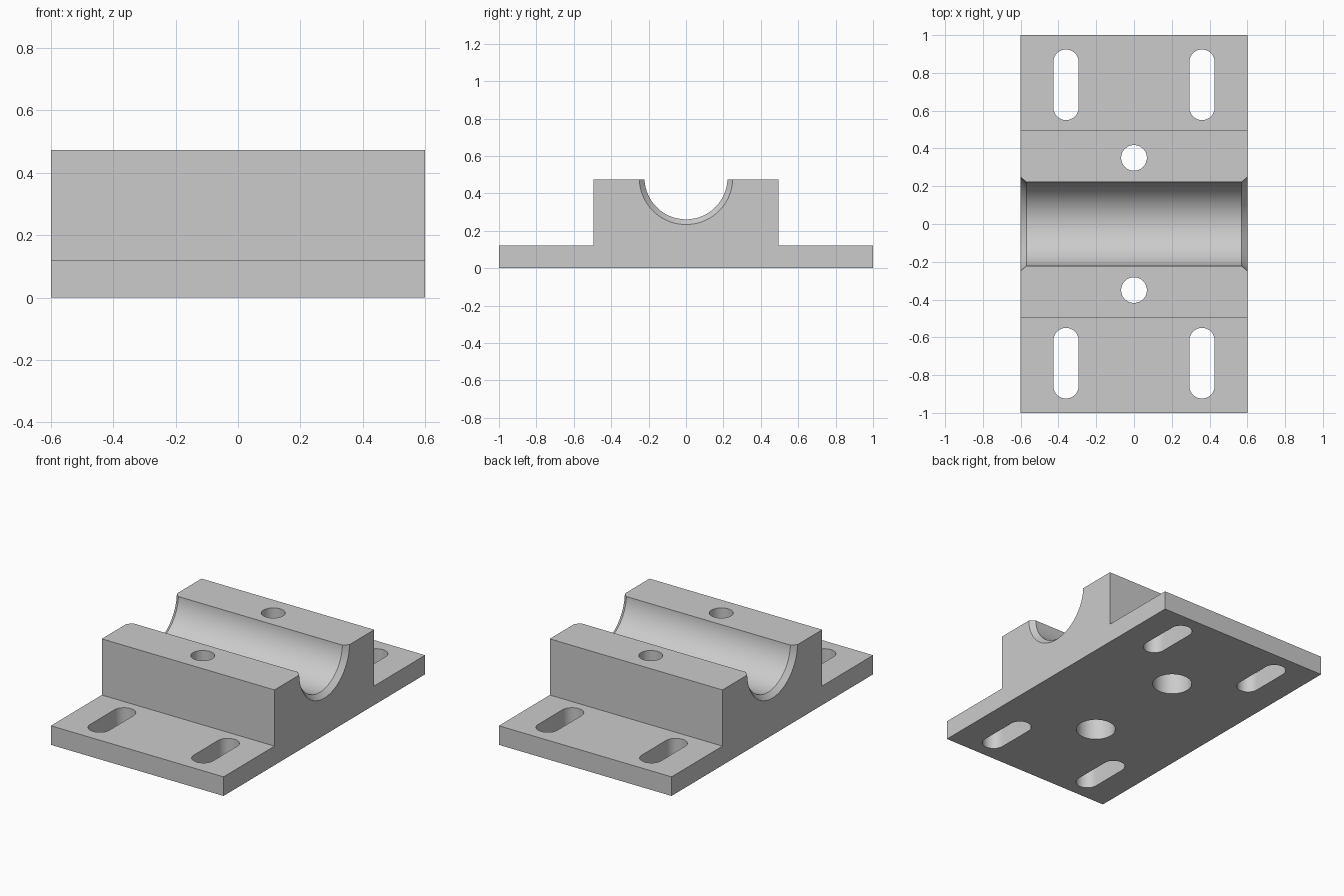
import bpy
import bmesh
import math
from mathutils import Matrix, Vector

if "Cube" in bpy.data.objects:
    bpy.data.objects.remove(bpy.data.objects["Cube"], do_unlink=True)

HALF_X, HALF_Y = 0.6, 1.0
BASE_H, BLOCK_H, BLOCK_Y = 0.12, 0.473, 0.495

grey = bpy.data.materials.new("plain grey")
grey.use_nodes = True
colour = (0.6, 0.6, 0.6, 1)
grey.diffuse_color = colour
grey.node_tree.nodes["Principled BSDF"].inputs["Base Color"].default_value = colour


def make_object(name, bm):
    bmesh.ops.recalc_face_normals(bm, faces=bm.faces)
    mesh = bpy.data.meshes.new(name)
    bm.to_mesh(mesh)
    bm.free()
    mesh.materials.append(grey)
    obj = bpy.data.objects.new(name, mesh)
    bpy.context.collection.objects.link(obj)
    return obj


def extrude_outline(name, points, offset):
    bm = bmesh.new()
    face = bm.faces.new([bm.verts.new(p) for p in points])
    new = bmesh.ops.extrude_face_region(bm, geom=[face])["geom"]
    verts = [v for v in new if isinstance(v, bmesh.types.BMVert)]
    bmesh.ops.translate(bm, verts=verts, vec=offset)
    return make_object(name, bm)


def lathe(name, profile, matrix, sides):
    """Closed solid of revolution about z from (radius, height) pairs."""
    bm = bmesh.new()
    rings = []
    for r, h in profile:
        angles = [math.tau * i / sides for i in range(sides)]
        rings.append([bm.verts.new(matrix @ Vector((r * math.cos(a), r * math.sin(a), h)))
                      for a in angles])
    for low, high in zip(rings, rings[1:]):
        for i in range(sides):
            j = (i + 1) % sides
            bm.faces.new((low[i], low[j], high[j], high[i]))
    bm.faces.new(rings[0])
    bm.faces.new(rings[-1])
    return make_object(name, bm)


def slot_cutter(x, y, radius=0.067, straight=0.12, steps=20):
    points = []
    for end, start in ((1, 0), (-1, math.pi)):
        for i in range(steps + 1):
            a = start + math.pi * i / steps
            points.append((x + radius * math.cos(a),
                           y + end * straight + radius * math.sin(a), -0.1))
    return extrude_outline("slot_cutter", points, (0, 0, 0.4))


# Stepped body: flat base flanges with a raised block
half = [(HALF_Y, 0), (HALF_Y, BASE_H), (BLOCK_Y, BASE_H), (BLOCK_Y, BLOCK_H)]
outline = half + [(-y, z) for y, z in reversed(half)]
body = extrude_outline("bearing_block", [(-HALF_X, y, z) for y, z in outline],
                       (2 * HALF_X, 0, 0))

# Half-round shaft channel with chamfered ends
channel = [(0.278, 0.63), (0.222, 0.57)]
profile = [(r, -h) for r, h in channel] + [(r, h) for r, h in reversed(channel)]
along_x = Matrix.Translation((0, 0, 0.483)) @ Matrix.Rotation(math.pi / 2, 4, "Y")
cutters = [lathe("channel_cutter", profile, along_x, 96)]

# Counterbored bolt holes and flange slots
bolt = [(0.115, -0.1), (0.115, 0.25), (0.068, 0.25), (0.068, 0.6)]
for side in (-1, 1):
    cutters.append(lathe("bolt_cutter", bolt, Matrix.Translation((0, side * 0.35, 0)), 48))
    for x in (-0.36, 0.36):
        cutters.append(slot_cutter(x, side * 0.737))

# Cut everything out of the body
bpy.context.view_layer.objects.active = body
for cutter in cutters:
    cutter.hide_render = True
    mod = body.modifiers.new("cut", "BOOLEAN")
    mod.operation = "DIFFERENCE"
    mod.solver = "EXACT"
    mod.object = cutter
    bpy.ops.object.modifier_apply(modifier=mod.name)
    bpy.data.objects.remove(cutter, do_unlink=True)

# Smooth round walls, sharp edges elsewhere
bpy.ops.object.select_all(action="DESELECT")
body.select_set(True)
bpy.ops.object.shade_smooth_by_angle(angle=math.radians(30))
